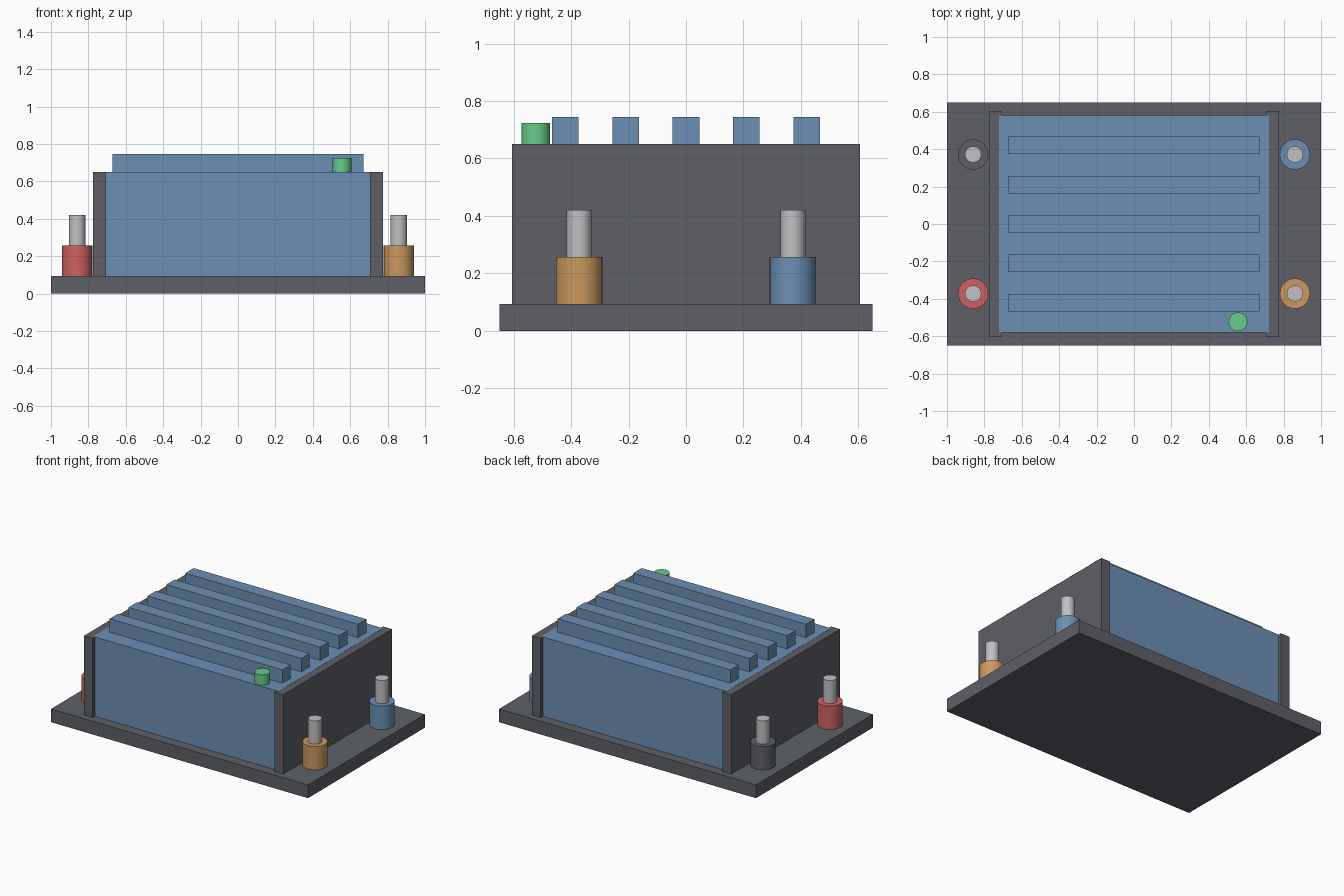
import bpy
import math

if "Cube" in bpy.data.objects:
    bpy.data.objects.remove(bpy.data.objects["Cube"])


def material(name, r, g, b):
    """Flat colour from 0-255 display values, stored as linear."""
    mat = bpy.data.materials.new(name)
    lin = [((c / 255 + 0.055) / 1.055) ** 2.4 for c in (r, g, b)]
    mat.diffuse_color = (*lin, 1.0)
    mat.use_nodes = True
    mat.node_tree.nodes["Principled BSDF"].inputs["Base Color"].default_value = mat.diffuse_color
    return mat


dark = material("dark grey", 93, 96, 103)
blue = material("steel blue", 107, 143, 179)
red = material("red", 208, 96, 98)
orange = material("orange", 202, 152, 94)
green = material("green", 104, 204, 136)
metal = material("light metal", 193, 193, 196)


def box(name, x, y, z, mat):
    """Box given by its (min, max) range on each axis."""
    mid = [(a + b) / 2 for a, b in (x, y, z)]
    bpy.ops.mesh.primitive_cube_add(size=1, location=mid)
    ob = bpy.context.object
    ob.name = name
    ob.scale = [b - a for a, b in (x, y, z)]
    bpy.ops.object.transform_apply(location=False, rotation=False, scale=True)
    ob.data.materials.append(mat)
    return ob


def cylinder(name, x, y, radius, z0, z1, mat):
    """Upright cylinder with smooth sides and sharp rims."""
    bpy.ops.mesh.primitive_cylinder_add(
        vertices=32, radius=radius, depth=z1 - z0, location=(x, y, (z0 + z1) / 2))
    ob = bpy.context.object
    ob.name = name
    ob.data.materials.append(mat)
    bpy.ops.object.shade_smooth_by_angle(angle=math.radians(35))
    return ob


BASE_TOP, BODY_TOP = 0.093, 0.65

# Base plate and housing
box("base_plate", (-1, 1), (-0.65, 0.65), (0, BASE_TOP), dark)
box("housing", (-0.722, 0.722), (-0.581, 0.581), (BASE_TOP - 0.01, BODY_TOP + 0.001), blue)

# End plates
box("end_plate_left", (-0.776, -0.707), (-0.605, 0.605), (BASE_TOP - 0.01, BODY_TOP), dark)
box("end_plate_right", (0.707, 0.776), (-0.605, 0.605), (BASE_TOP - 0.01, BODY_TOP), dark)

# Cooling fins
for i in range(5):
    y = (i - 2) * 0.21
    box(f"cooling_fin_{i + 1}", (-0.672, 0.672), (y - 0.0465, y + 0.0465),
        (BODY_TOP - 0.01, 0.745), blue)

# Indicator light
cylinder("indicator_light", 0.556, -0.523, 0.05, BODY_TOP - 0.01, 0.724, green)

# Corner terminals: coloured collar with a metal post
for name, sx, sy, mat in (("front_left", -1, -1, red), ("front_right", 1, -1, orange),
                          ("back_left", -1, 1, dark), ("back_right", 1, 1, blue)):
    x, y = sx * 0.86, sy * 0.372
    cylinder(f"terminal_collar_{name}", x, y, 0.081, BASE_TOP - 0.01, 0.257, mat)
    cylinder(f"terminal_post_{name}", x, y, 0.0435, 0.25, 0.42, metal)
